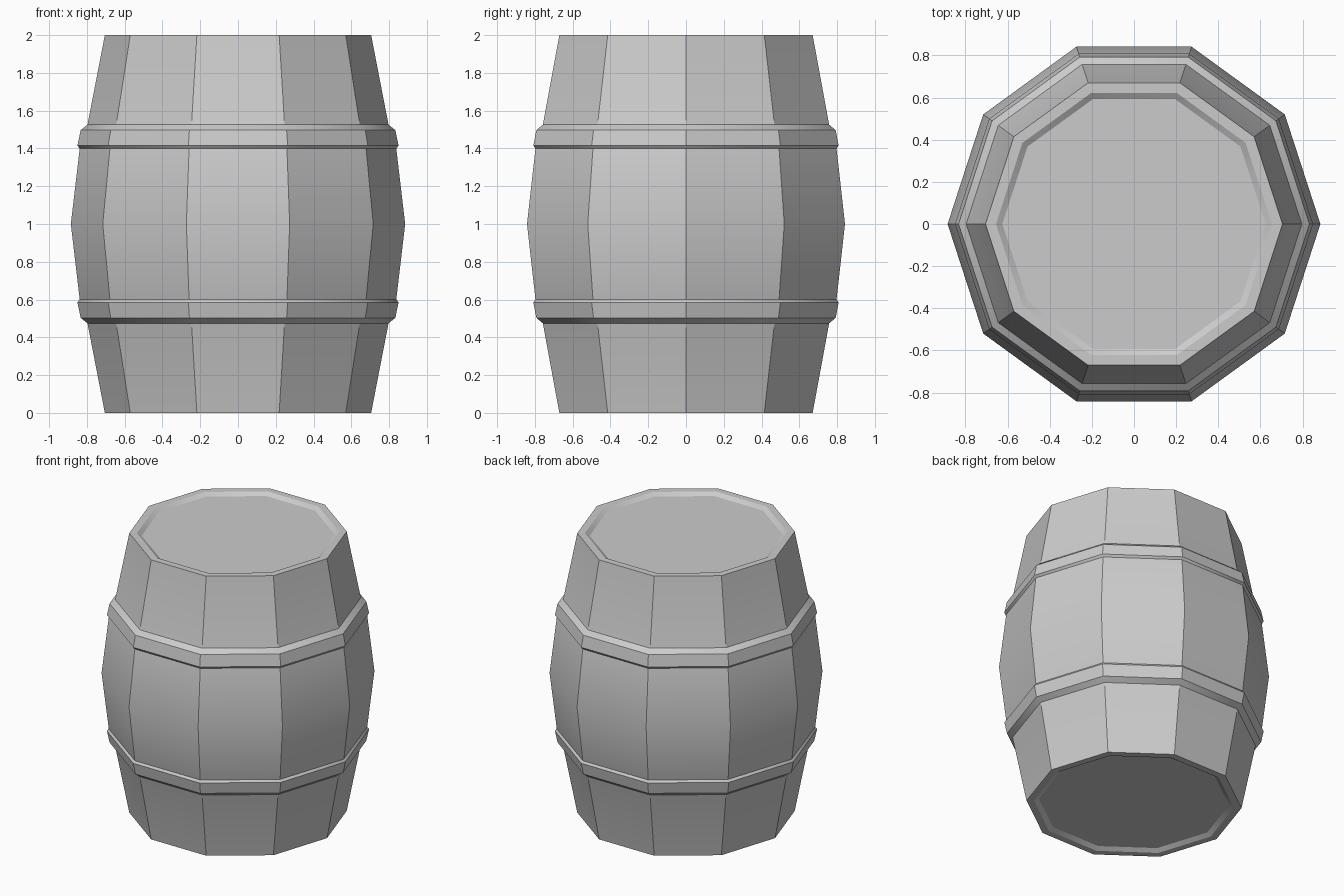
import bpy, bmesh
from math import cos, sin, pi, radians

if "Cube" in bpy.data.objects:
    bpy.data.objects.remove(bpy.data.objects["Cube"])

SIDES = 10


def lathe(name, profile, closed=False):
    """Revolve (radius, z) points into a ten-sided shell; cap it or close it into a ring."""
    bm = bmesh.new()
    rings = [[bm.verts.new((r * cos(2 * pi * i / SIDES), r * sin(2 * pi * i / SIDES), z))
              for i in range(SIDES)] for r, z in profile]
    pairs = list(zip(rings, rings[1:]))
    if closed:
        pairs.append((rings[-1], rings[0]))
    else:
        bm.faces.new(rings[0][::-1])
        bm.faces.new(rings[-1])
    for a, b in pairs:
        for i in range(SIDES):
            j = (i + 1) % SIDES
            bm.faces.new((a[i], a[j], b[j], b[i]))
    bmesh.ops.recalc_face_normals(bm, faces=bm.faces)
    mesh = bpy.data.meshes.new(name)
    bm.to_mesh(mesh)
    bm.free()
    obj = bpy.data.objects.new(name, mesh)
    bpy.context.collection.objects.link(obj)
    bpy.ops.object.select_all(action='DESELECT')
    obj.select_set(True)
    bpy.context.view_layer.objects.active = obj
    bpy.ops.object.shade_smooth_by_angle(angle=radians(30))
    return obj


# Barrel body: recessed lid, rim and bulging staves, mirrored about mid height
half = [(0.625, 0.02), (0.655, 0.0), (0.705, 0.0), (0.797, 0.475), (0.838, 0.6)]
lathe("barrel_body", half + [(0.885, 1.0)] + [(r, 2 - z) for r, z in reversed(half)])

# Hoops: bevelled bands sunk slightly into the staves
hoop = [(0.795, 0.473), (0.833, 0.503), (0.85, 0.585), (0.837, 0.602), (0.80, 0.54)]
lathe("lower_hoop", hoop, closed=True)
lathe("upper_hoop", [(r, 2 - z) for r, z in hoop], closed=True)
